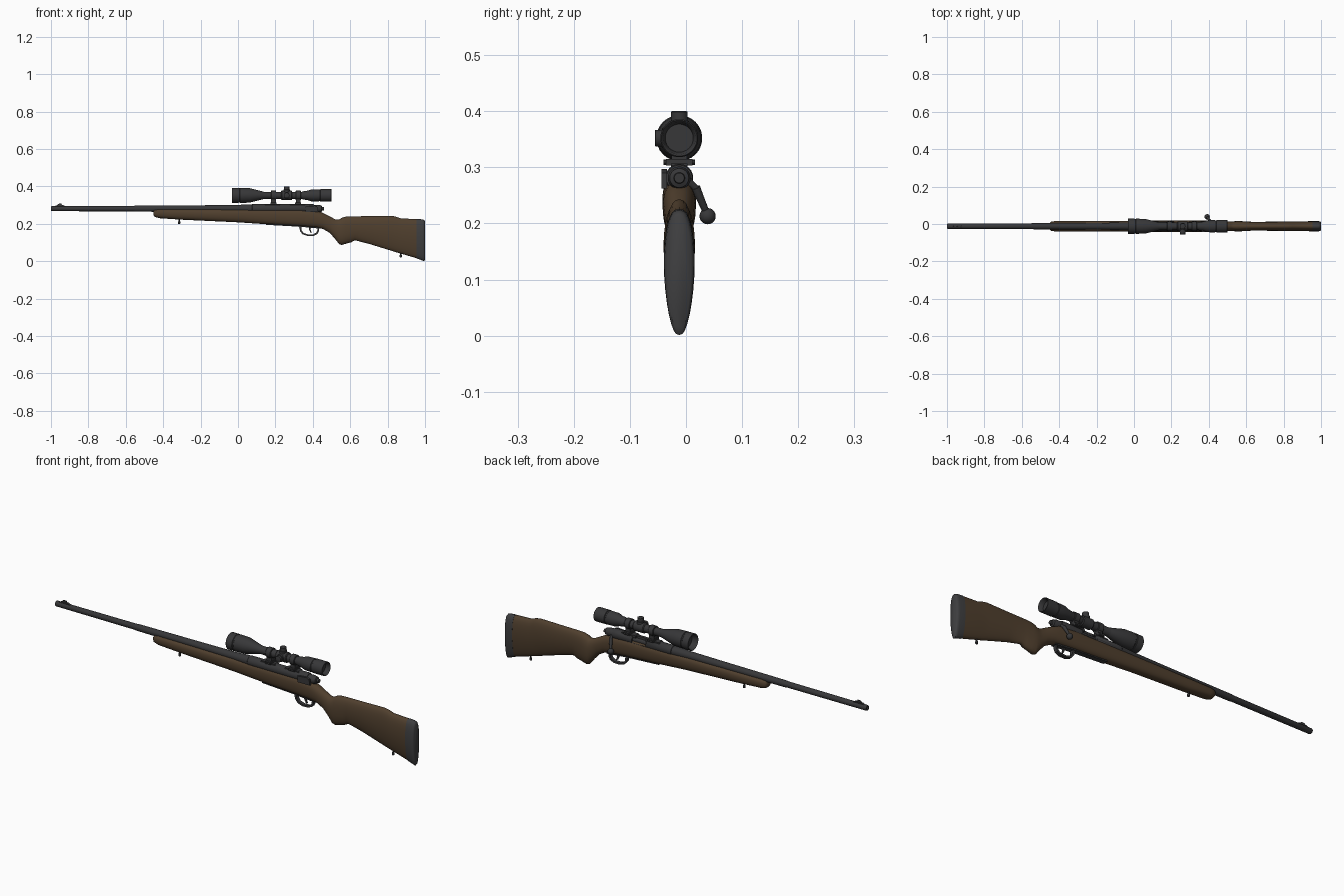
import bpy, bmesh, math
from mathutils import Vector

C = -0.012      # y of the gun's centre plane
BZ = 0.281      # bore height
SZ = 0.352      # scope axis height


def material(name, col):
    m = bpy.data.materials.new(name)
    m.diffuse_color = (*col, 1)
    return m


WOOD = material("brown_wood", (0.080, 0.050, 0.027))
METAL = material("dark_metal", (0.038, 0.038, 0.040))
RUBBER = material("grey_rubber", (0.048, 0.048, 0.050))


def finish(name, bm, mat, angle=35):
    bmesh.ops.recalc_face_normals(bm, faces=bm.faces)
    me = bpy.data.meshes.new(name)
    bm.to_mesh(me)
    bm.free()
    me.materials.append(mat)
    ob = bpy.data.objects.new(name, me)
    bpy.context.collection.objects.link(ob)
    bpy.ops.object.select_all(action='DESELECT')
    ob.select_set(True)
    bpy.context.view_layer.objects.active = ob
    bpy.ops.object.shade_smooth_by_angle(angle=math.radians(angle))
    return ob


def skin(name, rings, mat, angle=35):
    """Bridge a list of equal point rings and cap both ends."""
    bm = bmesh.new()
    vs = [[bm.verts.new(p) for p in r] for r in rings]
    n = len(vs[0])
    for a, b in zip(vs, vs[1:]):
        for i in range(n):
            j = (i + 1) % n
            bm.faces.new((a[i], a[j], b[j], b[i]))
    bm.faces.new(vs[0])
    bm.faces.new(vs[-1])
    return finish(name, bm, mat, angle)


def lathe(name, prof, start, axis, mat, n=24):
    """Turn (distance, radius) pairs around an axis."""
    d = Vector(axis).normalized()
    u = d.orthogonal().normalized()
    w = d.cross(u)
    s = Vector(start)
    rings = [[s + d * t + (u * math.cos(k * math.tau / n) + w * math.sin(k * math.tau / n)) * r
              for k in range(n)] for t, r in prof]
    return skin(name, rings, mat)


def loft(name, secs, mat, angle=50, n=28):
    """Sections of (x, top, bottom, half width, squareness, bottom narrowing)."""
    rings = []
    for x, top, bot, hw, sq, nar in secs:
        ring = []
        for k in range(n):
            c, s = math.cos(k * math.tau / n), math.sin(k * math.tau / n)
            sy = math.copysign(abs(c) ** (2 / sq), c)
            sz = math.copysign(abs(s) ** (2 / sq), s)
            ring.append((x, C + hw * sy * (1 + nar * min(sz, 0)),
                         (top + bot) / 2 + (top - bot) / 2 * sz))
        rings.append(ring)
    return skin(name, rings, mat, angle)


def prism(name, pts, half, mat, y=C):
    """Side outline in (x, z) given a thickness along y."""
    return skin(name, [[(x, y + s * half, z) for x, z in pts] for s in (-1, 1)], mat)


# Stock: fore-end, wrist, grip and raised comb
loft("stock", [
    (-0.452, .268, .246, .016, 2.4, 0), (-0.445, .276, .237, .024, 2.6, 0),
    (-0.42, .279, .230, .028, 2.8, .1), (-0.30, .279, .222, .029, 2.8, .15),
    (0.0, .279, .208, .029, 2.8, .15), (0.18, .279, .196, .030, 2.9, .1),
    (0.34, .278, .187, .030, 2.9, .1), (0.42, .272, .180, .029, 2.6, 0),
    (0.455, .258, .172, .027, 2.3, 0), (0.49, .240, .152, .025, 2.2, 0),
    (0.52, .224, .118, .025, 2.2, 0), (0.54, .222, .092, .027, 2.3, 0),
    (0.555, .232, .087, .028, 2.3, 0), (0.575, .238, .093, .027, 2.3, 0),
    (0.605, .240, .101, .025, 2.3, 0), (0.625, .240, .112, .024, 2.3, .1),
    (0.70, .241, .093, .024, 2.3, .2), (0.82, .243, .056, .025, 2.4, .25),
    (0.845, .238, .048, .025, 2.4, .25), (0.87, .229, .041, .026, 2.4, .25),
    (0.955, .225, .016, .027, 2.5, .25)], WOOD)

# Butt pad
loft("butt_pad", [
    (0.955, .226, .015, .0275, 2.5, .25), (0.985, .224, .004, .0275, 2.5, .25),
    (0.995, .221, .001, .026, 2.5, .25), (1.0, .214, .008, .021, 2.5, .25)], RUBBER)

# Barrel with a bored muzzle
lathe("barrel", [(.03, .006), (0, .006), (0, .012), (.004, .0135), (.44, .0145),
                 (.45, .016), (.80, .018), (1.0, .020), (1.06, .0235), (1.10, .0235)],
      (-1, C, BZ), (1, 0, 0), METAL)
prism("front_sight_ramp", [(-.985, .290), (-.972, .299), (-.935, .300), (-.915, .291)], .005, METAL)
prism("front_sight_blade", [(-.968, .297), (-.962, .307), (-.945, .308), (-.940, .297)], .0022, METAL)

# Receiver with an ejection port on the bolt side
receiver = lathe("receiver", [(0, .0235), (.002, .025), (.325, .025), (.33, .023)],
                 (.075, C, BZ), (1, 0, 0), METAL, 28)
lathe("bolt_body", [(0, .014), (.22, .014), (.26, .017), (.262, .0205), (.295, .0205),
                    (.312, .017), (.315, .010), (.325, .009)],
      (.135, C, BZ), (1, 0, 0), METAL)
cutter = prism("port_cutter", [(.215, .272), (.295, .272), (.295, .315), (.215, .315)],
               .02, METAL, C + .026)
cutter.hide_render = True
cutter.hide_viewport = True
cut = receiver.modifiers.new("port", 'BOOLEAN')
cut.operation = 'DIFFERENCE'
cut.object = cutter
prism("bolt_stop", [(.36, .262), (.43, .262), (.425, .290), (.41, .297), (.36, .292)],
      .005, METAL, C - .027)

# Bolt handle and knob
root, tip = Vector((.41, C + .012, .278)), Vector((.392, .037, .218))
mid = Vector((.405, C + .030, .262))
for nm, a, b in (("bolt_handle_root", root, mid), ("bolt_handle", mid, tip)):
    ln = (b - a).length
    lathe(nm, [(-.002, .0085), (ln * .5, .0070), (ln, .0060)], a, b - a, METAL, 12)
bm = bmesh.new()
bmesh.ops.create_uvsphere(bm, u_segments=16, v_segments=10, radius=.0145)
bmesh.ops.translate(bm, verts=bm.verts, vec=(.391, .0385, .213))
finish("bolt_knob", bm, METAL)

# Trigger guard and trigger
prism("trigger_guard", [
    (.315, .190), (.328, .180), (.332, .160), (.345, .144), (.372, .135), (.405, .136),
    (.425, .146), (.433, .162), (.434, .185), (.425, .185), (.424, .165), (.417, .152),
    (.402, .144), (.374, .143), (.351, .151), (.341, .164), (.338, .190)], .009, METAL)
prism("trigger", [(.378, .190), (.379, .170), (.388, .152), (.394, .152), (.388, .170),
                  (.392, .190)], .004, METAL)
prism("floor_plate", [(.15, .205), (.15, .1945), (.33, .1845), (.44, .174), (.44, .19)], .013, METAL)

# Sling studs
for nm, x, z in (("front_sling_stud", -.315, .199), ("rear_sling_stud", .87, .020)):
    lathe(nm, [(0, .004), (.003, .0065), (.012, .0065), (.015, .004), (.04, .004)],
          (x, C, z), (0, 0, 1), METAL, 12)

# Scope body, hollow at both ends
lathe("scope_body", [
    (.030, .031), (.002, .037), (0, .039), (.002, .041), (.035, .041), (.037, .039), (.042, .039),
    (.044, .041), (.095, .039), (.165, .021), (.170, .0195), (.375, .0195), (.385, .023),
    (.400, .024), (.425, .032), (.465, .033), (.467, .031), (.472, .031), (.474, .034),
    (.531, .034), (.533, .032), (.530, .029), (.510, .025)],
    (-.033, C, SZ), (1, 0, 0), METAL, 28)

# Turrets on a saddle
lathe("turret_saddle", [(0, .0215), (.004, .025), (.056, .025), (.06, .0215)],
      (.23, C, SZ), (1, 0, 0), METAL)
for nm, ax in (("elevation_turret", (0, 0, 1)), ("windage_turret", (0, -1, 0))):
    top = .048 if ax[2] else .0435
    lathe(nm, [(.01, .018), (.030, .018), (.031, .015), (top - .001, .015), (top, .013)],
          (.26, C, SZ), ax, METAL, 20)

# Scope rings, clamp screws and bases
for nm, x in (("front", .19), ("rear", .322)):
    lathe(nm + "_scope_ring", [(0, .0235), (.002, .025), (.026, .025), (.028, .0235)],
          (x - .014, C, SZ), (1, 0, 0), METAL)
    prism(nm + "_ring_foot", [(x - .013, .302), (x + .013, .302), (x + .013, .335),
                              (x - .013, .335)], .014, METAL)
    prism(nm + "_ring_clamp", [(x - .016, .303), (x + .016, .303), (x + .016, .315),
                               (x - .016, .315)], .024, METAL)
    prism(nm + "_scope_base", [(x - .045, .295), (x + .035, .295), (x + .035, .303),
                               (x + .030, .307), (x - .040, .307), (x - .045, .303)], .015, METAL)
    for s in (-1, 1):
        lathe(nm + "_ring_screw", [(0, .005), (.056, .005)],
              (x + s * .007, C - .028, .309), (0, 1, 0), METAL, 10)
